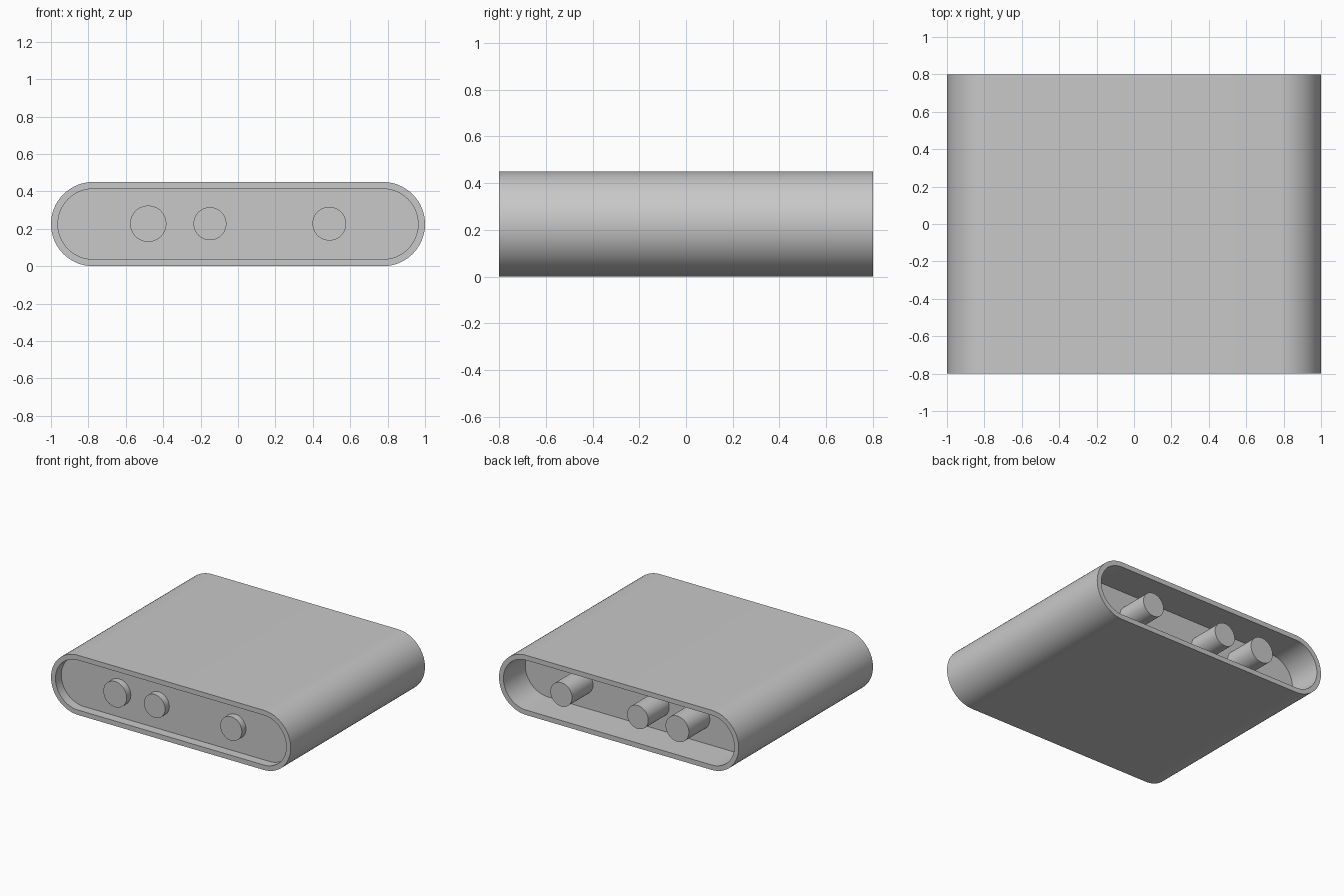
import bpy, bmesh, math

cube = bpy.data.objects.get("Cube")
if cube:
    bpy.data.objects.remove(cube, do_unlink=True)

HALF_FLAT = 0.775      # x of the rounded end centres
MID_Z = 0.225          # height of the centre line
OUTER_R, INNER_R = 0.225, 0.188
DEPTH = 0.8            # half depth of the shell

grey = bpy.data.materials.new("plain grey")
grey.use_nodes = True
colour = (0.58, 0.58, 0.58, 1)
grey.diffuse_color = colour
grey.node_tree.nodes["Principled BSDF"].inputs["Base Color"].default_value = colour


def stadium(radius, steps=32):
    """Outline of a slot with round ends, in the x-z plane."""
    points = []
    for side in (1, -1):
        for i in range(steps + 1):
            a = math.pi * i / steps - side * math.pi / 2
            points.append((side * HALF_FLAT + radius * math.cos(a),
                           MID_Z + radius * math.sin(a)))
    return points


def circle(x, z, radius, steps=48):
    return [(x + radius * math.cos(math.tau * i / steps),
             z + radius * math.sin(math.tau * i / steps)) for i in range(steps)]


def extrude(name, outline, y0, y1, hole=None):
    """Prism along y; with a hole outline it becomes an open tube."""
    bm = bmesh.new()

    def ring(points, y):
        return [bm.verts.new((x, y, z)) for x, z in points]

    def bridge(a, b):
        for i in range(len(a)):
            j = (i + 1) % len(a)
            bm.faces.new((a[i], a[j], b[j], b[i]))

    front, back = ring(outline, y0), ring(outline, y1)
    bridge(front, back)
    if hole:
        hole_front, hole_back = ring(hole, y0), ring(hole, y1)
        bridge(hole_front, hole_back)
        bridge(front, hole_front)
        bridge(back, hole_back)
    else:
        bm.faces.new(front)
        bm.faces.new(back)
    bmesh.ops.recalc_face_normals(bm, faces=bm.faces)
    mesh = bpy.data.meshes.new(name)
    bm.to_mesh(mesh)
    bm.free()
    mesh.materials.append(grey)
    obj = bpy.data.objects.new(name, mesh)
    bpy.context.collection.objects.link(obj)
    bpy.ops.object.select_all(action="DESELECT")
    obj.select_set(True)
    bpy.context.view_layer.objects.active = obj
    bpy.ops.object.shade_smooth_by_angle(angle=math.radians(30))
    return obj


# Outer sleeve, open at front and back
extrude("shell", stadium(OUTER_R), -DEPTH, DEPTH, hole=stadium(INNER_R))

# Solid core, set shallow at the front and deep at the back
extrude("core", stadium(INNER_R), -0.73, 0.54)

# Round pins passing through the core
for name, x, radius in (("right_pin", -0.48, 0.097),
                        ("middle_pin", -0.15, 0.088),
                        ("left_pin", 0.488, 0.09)):
    extrude(name, circle(x, 0.227, radius), -0.78, 0.79)
